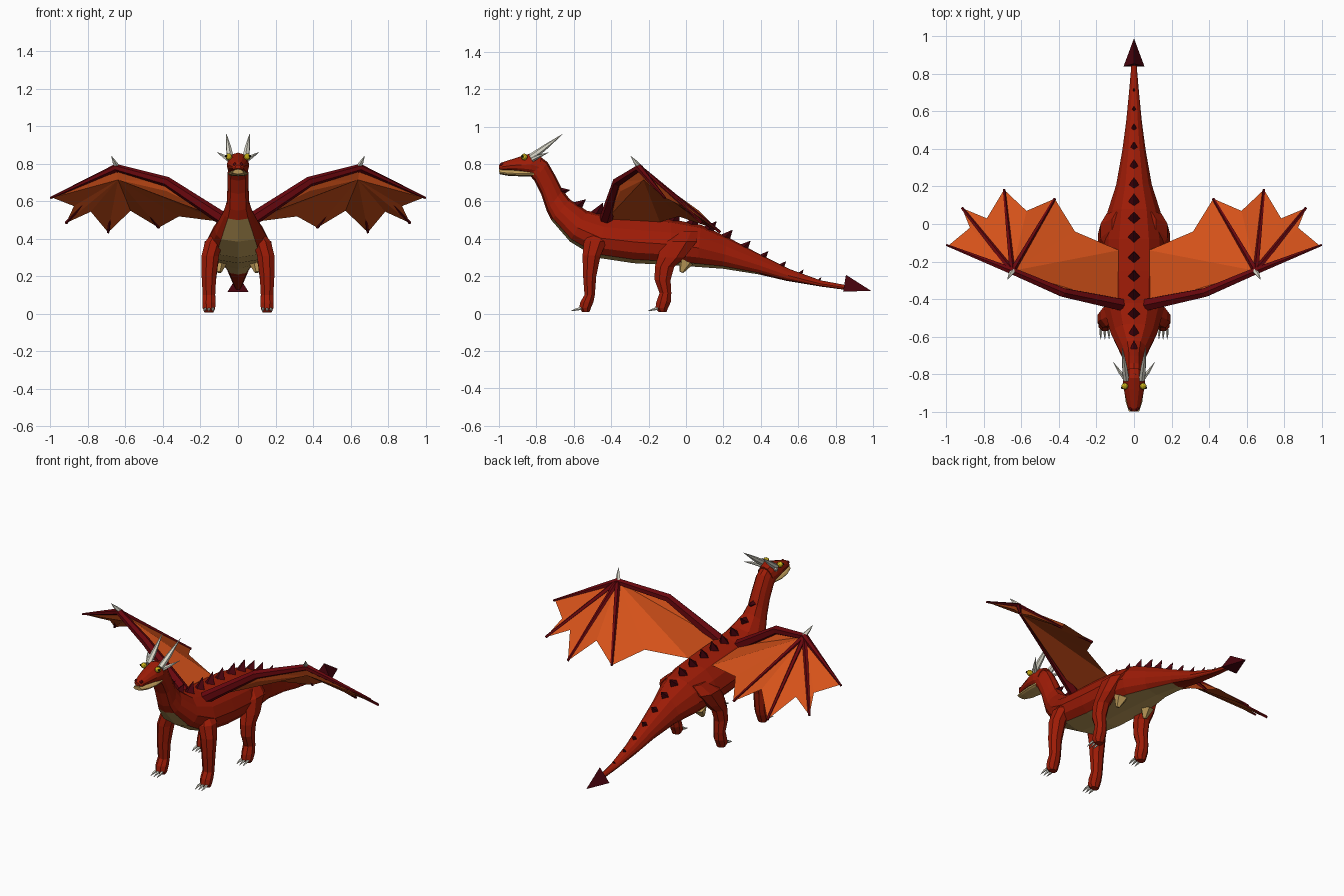
import bpy, bmesh, math
from mathutils import Vector

if "Cube" in bpy.data.objects:
    bpy.data.objects.remove(bpy.data.objects["Cube"])


def material(name, rgb):
    m = bpy.data.materials.new(name)
    m.diffuse_color = (*rgb, 1)
    m.use_nodes = True
    m.node_tree.nodes["Principled BSDF"].inputs["Base Color"].default_value = m.diffuse_color
    return m


RED = material("scale red", (0.335, 0.011, 0.002))
TAN = material("belly tan", (0.56, 0.36, 0.11))
MAROON = material("bone maroon", (0.14, 0.002, 0.004))
DARK = material("spike dark maroon", (0.065, 0.001, 0.004))
ORANGE = material("membrane orange", (0.66, 0.083, 0.010))
HORN = material("horn grey", (0.72, 0.70, 0.60))
YELLOW = material("eye yellow", (0.62, 0.46, 0.01))
BLACK = material("pupil black", (0.01, 0.008, 0.008))


def finish(bm, name, mats, mirror=False):
    bmesh.ops.recalc_face_normals(bm, faces=bm.faces)
    me = bpy.data.meshes.new(name)
    bm.to_mesh(me)
    bm.free()
    for m in mats:
        me.materials.append(m)
    ob = bpy.data.objects.new(name, me)
    bpy.context.collection.objects.link(ob)
    if mirror:
        mod = ob.modifiers.new("mirror", 'MIRROR')
        mod.use_mirror_merge = False
    return ob


def skin(bm, rings, mat_rule=lambda i, j: 0):
    """Join rings of points into a closed tube."""
    vs = [[bm.verts.new(p) for p in r] for r in rings]
    n = len(vs[0])
    for i in range(len(vs) - 1):
        for j in range(n):
            k = (j + 1) % n
            f = bm.faces.new((vs[i][j], vs[i][k], vs[i + 1][k], vs[i + 1][j]))
            f.material_index = mat_rule(i, j)
    bm.faces.new(vs[0])
    bm.faces.new(vs[-1])


def tube(bm, pts, radii, n=6):
    pts = [Vector(p) for p in pts]
    rings = []
    for i, p in enumerate(pts):
        d = (pts[min(i + 1, len(pts) - 1)] - pts[max(i - 1, 0)]).normalized()
        u = d.cross(Vector((0, 0, 1)) if abs(d.z) < 0.9 else Vector((0, 1, 0))).normalized()
        v = d.cross(u)
        rings.append([p + radii[i] * (math.cos(a) * u + math.sin(a) * v)
                      for a in (2 * math.pi * (k + 0.5) / n for k in range(n))])
    skin(bm, rings)


# Half cross-section from back ridge to belly keel, mirrored to a full ring
HALF = [(0, 1), (.48, .86), (.82, .42), (1, -.1), (.93, -.55), (.72, -.84), (0, -1)]
SECTION = HALF + [(-x, z) for x, z in HALF[-2:0:-1]]


def loft_rings(rows):
    out = []
    for ty, tz, by, bz, w in rows:
        t, b = Vector((0, ty, tz)), Vector((0, by, bz))
        out.append([(t + b) / 2 + (t - b) / 2 * z + Vector((w * x, 0, 0)) for x, z in SECTION])
    return out


# Neck, torso and tail: top y/z, bottom y/z, half width
BODY = [(-.80, .855, -.84, .745, .05), (-.74, .81, -.81, .71, .055), (-.70, .74, -.775, .64, .056),
        (-.66, .66, -.745, .55, .06), (-.62, .61, -.72, .50, .075), (-.53, .55, -.62, .385, .125),
        (-.42, .53, -.48, .30, .16), (-.25, .52, -.28, .27, .165), (-.08, .505, -.08, .26, .165),
        (.08, .475, .06, .25, .14), (.22, .41, .20, .24, .095), (.40, .315, .39, .21, .062),
        (.55, .24, .54, .175, .042), (.72, .178, .72, .145, .025), (.87, .15, .87, .125, .012)]
bm = bmesh.new()
skin(bm, loft_rings(BODY), lambda i, j: 1 if 4 <= i <= 10 and j in (5, 6) else 0)
finish(bm, "body", [RED, TAN])

# Head and lower jaw
bm = bmesh.new()
skin(bm, loft_rings([(-1, .795, -1, .774, .015), (-.985, .808, -.985, .766, .03), (-.94, .823, -.94, .766, .042),
                     (-.88, .842, -.88, .758, .055), (-.82, .86, -.83, .745, .06), (-.77, .845, -.80, .735, .052)]))
finish(bm, "head", [RED])
bm = bmesh.new()
skin(bm, loft_rings([(-1, .772, -.997, .746, .028), (-.95, .770, -.95, .737, .044),
                     (-.88, .768, -.88, .734, .053), (-.81, .77, -.81, .735, .048)]))
finish(bm, "lower_jaw", [TAN])

# Eyes with pupils, and nostrils
for name, mat, pos, r in (("eyes", YELLOW, (.049, -.865, .838), .018), ("pupils", BLACK, (.063, -.874, .841), .007),
                          ("nostrils", MAROON, (.017, -.985, .798), .010)):
    bm = bmesh.new()
    bmesh.ops.create_icosphere(bm, subdivisions=2, radius=r)
    bmesh.ops.translate(bm, verts=bm.verts, vec=pos)
    finish(bm, name, [mat], True)

# Horns: long pair on the crown, short pair on the cheeks
bm = bmesh.new()
tube(bm, [(.042, -.83, .835), (.05, -.76, .885), (.062, -.66, .96)], [.019, .015, .001])
tube(bm, [(.05, -.82, .825), (.075, -.79, .84), (.112, -.735, .862)], [.014, .010, .001])
finish(bm, "horns", [HORN], True)

# Legs: y, x, z, y radius, x radius
FRONT = [(-.47, .10, .44, .04, .03), (-.485, .127, .385, .066, .053), (-.505, .148, .31, .052, .05),
         (-.515, .155, .20, .038, .042), (-.515, .155, .10, .03, .036), (-.53, .155, .062, .038, .038),
         (-.54, .155, .03, .034, .036), (-.535, .155, .008, .02, .026)]
REAR = [(0, .08, .44, .07, .04), (-.035, .122, .385, .10, .06), (-.08, .145, .30, .077, .05),
        (-.115, .15, .25, .056, .045), (-.125, .155, .18, .046, .041), (-.11, .155, .11, .034, .036),
        (-.12, .155, .062, .042, .038), (-.13, .155, .03, .036, .036), (-.125, .155, .008, .022, .026)]
for name, rows in (("front_legs", FRONT), ("rear_legs", REAR)):
    bm = bmesh.new()
    skin(bm, [[(x + rx * math.cos(a), y + ry * math.sin(a), z)
               for a in (math.pi * (k + .5) / 4 for k in range(8))] for y, x, z, ry, rx in rows])
    finish(bm, name, [RED], True)
    # Toe claws
    bm = bmesh.new()
    fy = rows[-1][0]
    for dx in (-.02, 0, .02):
        tube(bm, [(.155 + dx, fy - .025, .028), (.155 + dx * 1.1, fy - .05, .023), (.155 + dx * 1.1, fy - .08, .014)],
             [.008, .007, .001], 5)
    finish(bm, name[:-1] + "_claws", [HORN], True)

# Inner thigh patches
bm = bmesh.new()
tube(bm, [(.095, .0, .28), (.10, -.025, .222)], [.042, .012], 5)
finish(bm, "inner_thighs", [TAN], True)

# Spine spikes: leaning diamond pyramids seated on the back ridge
bm = bmesh.new()
for y in (-.66, -.58, -.48, -.38, -.28, -.18, -.07, .03, .12, .21, .31, .41, .51, .61, .71):
    i = next(k for k in range(len(BODY) - 1) if BODY[k + 1][0] >= y)
    a, b = (Vector((0, r[0], r[1])) for r in BODY[i:i + 2])
    p = a.lerp(b, (y - a.y) / (b.y - a.y))
    d = (b - a).normalized()
    up = Vector((0, -d.z, d.y))
    s = min(1, .55 + (y + .70) * 2.5) if y < -.4 else min(1, max(.28, 1 - (y - .05) * 1.05))
    base = p - up * .01
    ring = [bm.verts.new(base + v * s) for v in (Vector((.034, 0, 0)), d * .037, Vector((-.034, 0, 0)), d * -.037)]
    tip = bm.verts.new(p + (up * .058 + d * .026) * s)
    bm.faces.new(ring)
    for k in range(4):
        bm.faces.new((ring[k], ring[(k + 1) % 4], tip))
finish(bm, "spine_spikes", [DARK])

# Tail tip: three-sided arrowhead
bm = bmesh.new()
ring = [bm.verts.new(v) for v in ((-.056, .84, .118), (.056, .84, .118), (0, .855, .208))]
tip = bm.verts.new((0, .99, .122))
bm.faces.new(ring)
for k in range(3):
    bm.faces.new((ring[k], ring[(k + 1) % 3], tip))
finish(bm, "tail_arrowhead", [DARK])

# Wing layout points
SHOULDER, ELBOW, WRIST = (.07, -.43, .50), (.38, -.365, .705), (.65, -.25, .78)
TIPS = [(.99, -.115, .62), (.917, .085, .485), (.693, .183, .435), (.423, .135, .46)]
NOTCHES = [(.875, -.02, .575), (.785, .03, .545), (.573, .07, .55), (.315, -.04, .52)]
ROOT = (.08, -.14, .49)
# Fold line hanging just under the leading edge
FOLD_ELBOW, FOLD_WRIST = (.38, -.35, .655), (.64, -.228, .715)

# Wing membrane: scalloped upper sheet, front panel and lower sheet
bm = bmesh.new()
w, low_w, low_e = (bm.verts.new(p) for p in (WRIST, FOLD_WRIST, FOLD_ELBOW))
edge = [bm.verts.new(p) for pair in zip(TIPS, NOTCHES) for p in pair]
edge += [bm.verts.new(p) for p in (ROOT, SHOULDER, ELBOW)]
for a, b in zip(edge, edge[1:]):
    bm.faces.new((w, a, b))
tip, shoulder, elbow = edge[0], edge[-2], edge[-1]
bm.faces.new((w, elbow, edge[-1])) if elbow is not edge[-1] else None
low = edge[:-1] + [low_e]
for a, b in zip(low, low[1:]):
    bm.faces.new((low_w, b, a))
for f in ((shoulder, low_e, elbow), (elbow, low_e, low_w), (elbow, low_w, w), (w, low_w, tip)):
    bm.faces.new(f)
finish(bm, "wing_membranes", [ORANGE], True)

# Wing arms and finger bones
bm = bmesh.new()
tube(bm, [SHOULDER, ELBOW, WRIST, (1, -.112, .618)], [.036, .027, .021, .006])
finish(bm, "wing_arms", [MAROON], True)
bm = bmesh.new()
for t in TIPS[1:]:
    tube(bm, [WRIST, t], [.017, .008], 5)
finish(bm, "wing_fingers", [MAROON], True)

# Thumb claws on the wrists
bm = bmesh.new()
tube(bm, [(.645, -.25, .785), (.66, -.27, .81), (.675, -.295, .842)], [.015, .011, .001], 5)
finish(bm, "wing_claws", [HORN], True)
